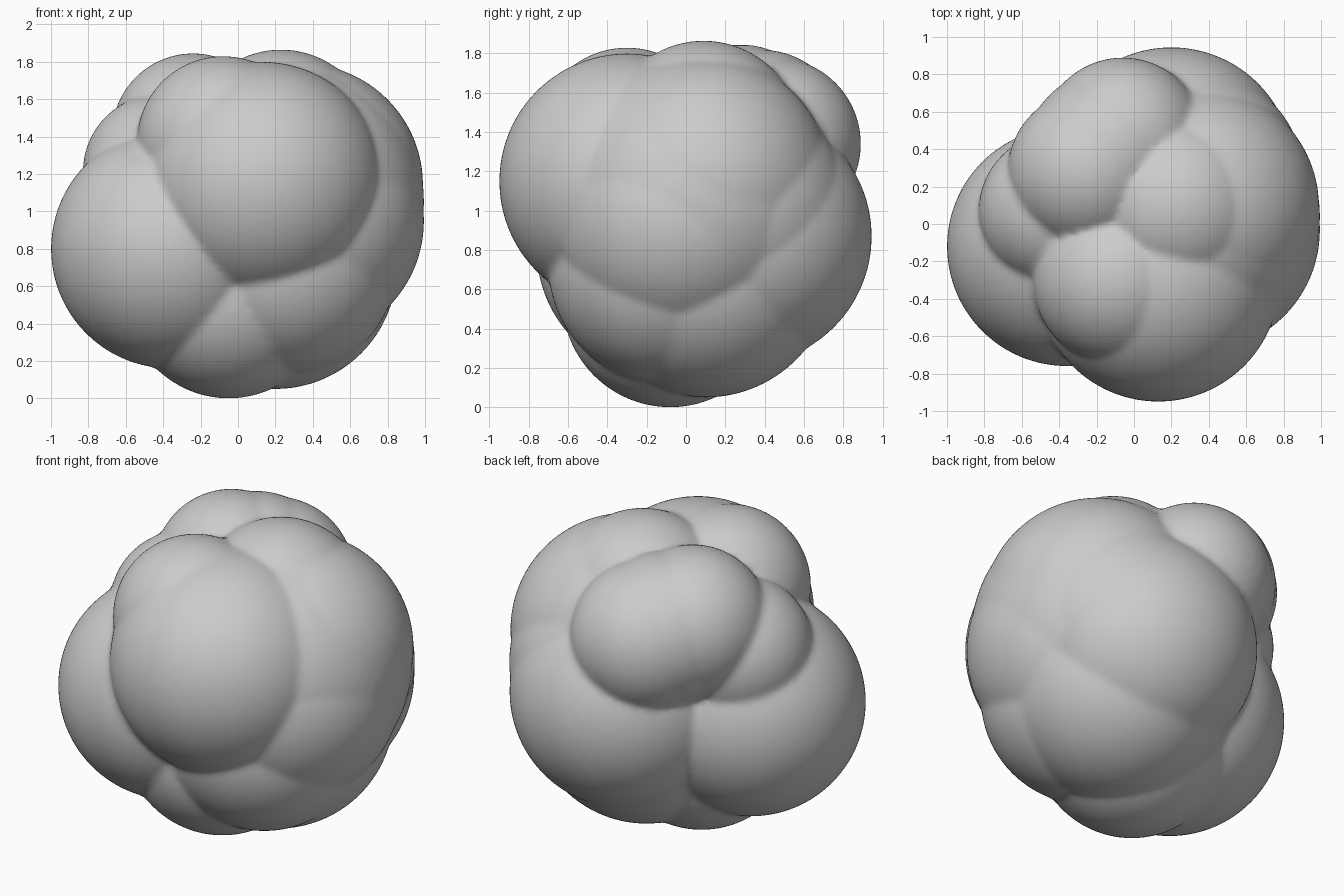
import bpy

if "Cube" in bpy.data.objects:
    bpy.data.objects.remove(bpy.data.objects["Cube"])

# Overlapping round lobes: (x, y, z, radius)
lobes = [
    (-0.36, -0.12, 0.80, 0.64),   # left
    (0.13, -0.30, 1.15, 0.65),    # front
    (-0.08, -0.30, 1.37, 0.46),   # front top
    (0.25, 0.04, 1.05, 0.745),    # right core
    (0.34, 0.09, 1.14, 0.65),     # right upper
    (0.34, -0.03, 0.95, 0.655),   # right lower
    (0.30, 0.22, 1.00, 0.615),    # right back
    (0.25, -0.10, 0.72, 0.60),    # lower front right
    (0.20, 0.10, 0.70, 0.65),     # lower right
    (0.20, 0.29, 0.87, 0.655),    # back
    (-0.05, -0.08, 0.55, 0.55),   # base
    (0.23, 0.09, 1.365, 0.50),    # crown
    (-0.24, 0.28, 1.41, 0.435),   # back left top
    (-0.14, 0.38, 1.38, 0.44),    # back middle top
    (-0.06, 0.45, 1.34, 0.44),    # back top
    (-0.41, 0.07, 1.21, 0.42),    # small left
]

parts = []
for x, y, z, r in lobes:
    bpy.ops.mesh.primitive_ico_sphere_add(subdivisions=5, radius=r, location=(x, y, z))
    parts.append(bpy.context.object)

# Merge the lobes into one clump
for p in parts:
    p.select_set(True)
bpy.context.view_layer.objects.active = parts[0]
bpy.ops.object.join()
clump = bpy.context.object
clump.name = "puffy_clump"
bpy.ops.object.transform_apply(location=True, rotation=True, scale=True)

# Fuse into a single skin and soften the creases
fuse = clump.modifiers.new("fuse", 'REMESH')
fuse.mode = 'VOXEL'
fuse.voxel_size = 0.02
fuse.use_smooth_shade = True
soften = clump.modifiers.new("soften", 'SMOOTH')
soften.factor = 0.5
soften.iterations = 6
bpy.ops.object.shade_smooth()
